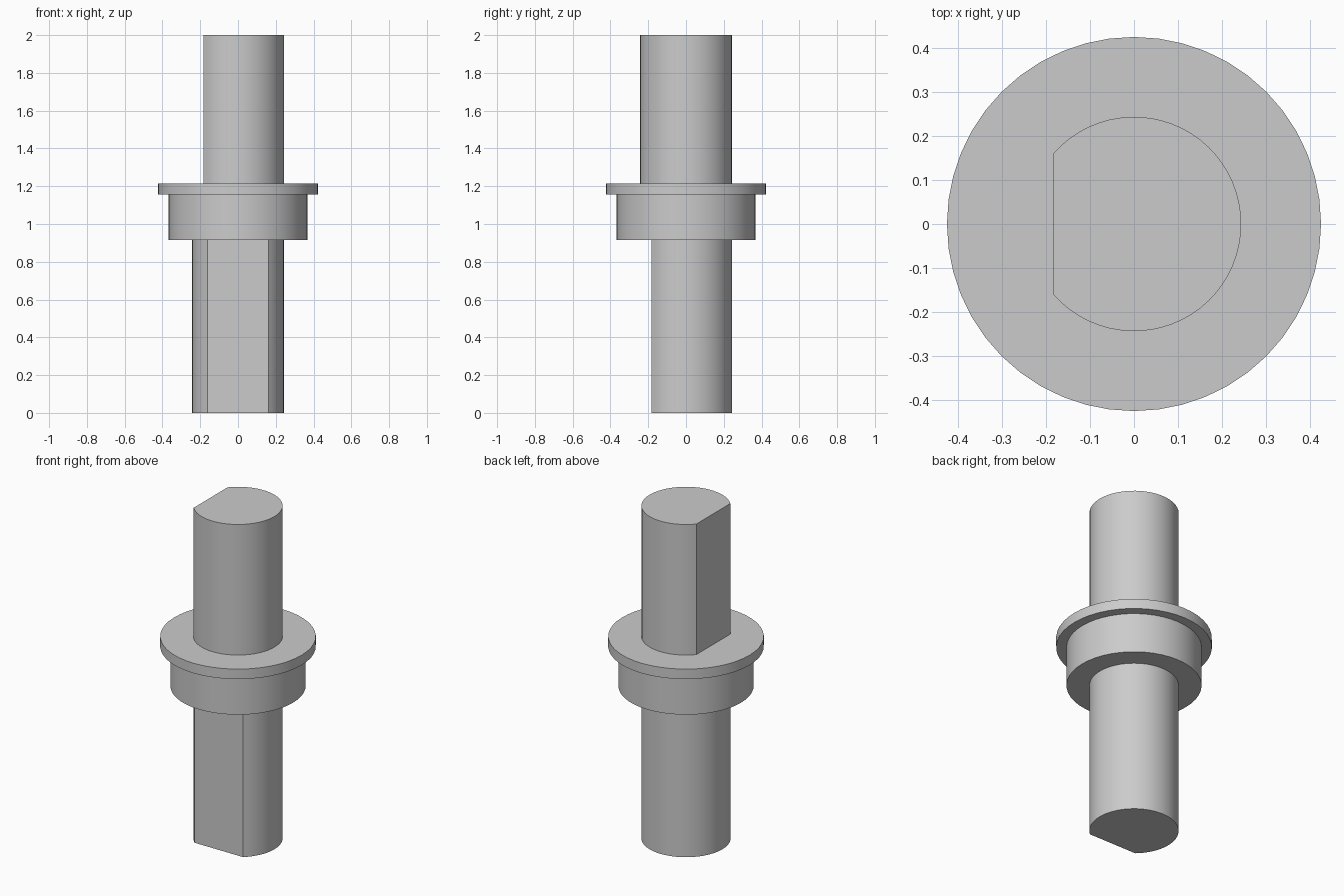
import bpy
import bmesh
from math import acos, cos, sin, pi, radians

SEGMENTS = 48
SHAFT_RADIUS = 0.243
FLAT_DISTANCE = 0.182

cube = bpy.data.objects.get("Cube")
if cube:
    bpy.data.objects.remove(cube, do_unlink=True)

# Plain grey metal
grey = bpy.data.materials.new("plain grey")
grey.use_nodes = True
colour = (0.6, 0.6, 0.6, 1)
grey.diffuse_color = colour
grey.node_tree.nodes["Principled BSDF"].inputs["Base Color"].default_value = colour


def circle(radius):
    return [(radius * cos(2 * pi * i / SEGMENTS), radius * sin(2 * pi * i / SEGMENTS))
            for i in range(SEGMENTS)]


def d_section(flat_angle):
    """Round section with one flat facing flat_angle."""
    half = acos(FLAT_DISTANCE / SHAFT_RADIUS)
    step = (2 * pi - 2 * half) / SEGMENTS
    angles = [flat_angle + half + step * i for i in range(SEGMENTS + 1)]
    return [(SHAFT_RADIUS * cos(a), SHAFT_RADIUS * sin(a)) for a in angles]


def extrude(name, section, bottom, top):
    bm = bmesh.new()
    face = bm.faces.new([bm.verts.new((x, y, bottom)) for x, y in section])
    result = bmesh.ops.extrude_face_region(bm, geom=[face], use_keep_orig=True)
    for item in result["geom"]:
        if isinstance(item, bmesh.types.BMVert):
            item.co.z = top
    bmesh.ops.recalc_face_normals(bm, faces=bm.faces)
    mesh = bpy.data.meshes.new(name)
    bm.to_mesh(mesh)
    bm.free()
    mesh.materials.append(grey)
    obj = bpy.data.objects.new(name, mesh)
    bpy.context.collection.objects.link(obj)
    bpy.ops.object.select_all(action="DESELECT")
    obj.select_set(True)
    bpy.context.view_layer.objects.active = obj
    bpy.ops.object.shade_smooth_by_angle(angle=radians(20))


# Lower shaft with its flat to the front, upper shaft with its flat to the right
extrude("lower_shaft", d_section(-pi / 2), 0, 0.915)
extrude("upper_shaft", d_section(pi), 1.215, 2)

# Central collar and the thin flange above it
extrude("collar", circle(0.368), 0.915, 1.155)
extrude("flange", circle(0.424), 1.155, 1.215)
